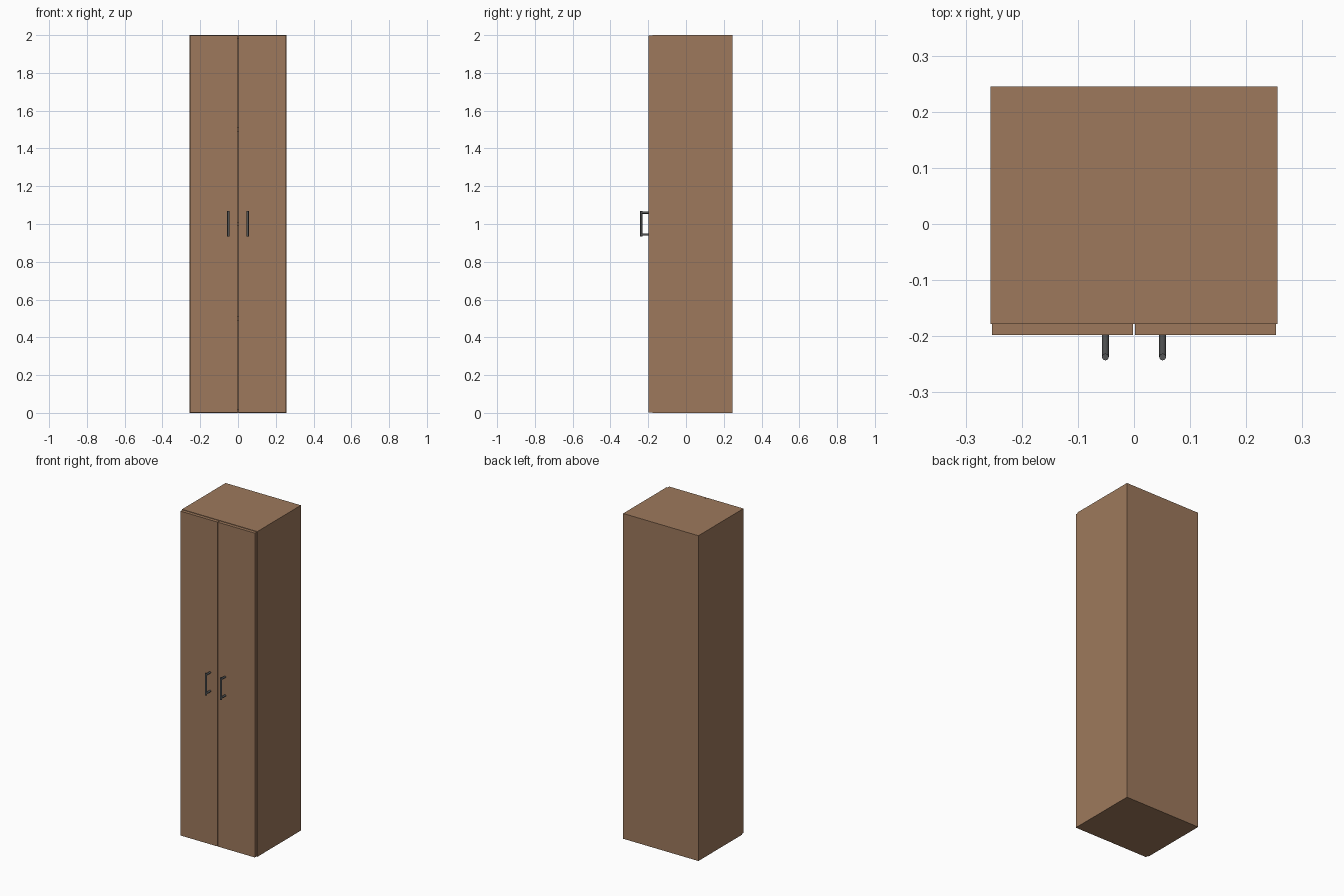
import bpy
from mathutils import Vector

cube = bpy.data.objects.get("Cube")
if cube:
    bpy.data.objects.remove(cube, do_unlink=True)


def material(name, rgb, roughness):
    mat = bpy.data.materials.new(name)
    mat.use_nodes = True
    mat.diffuse_color = (*rgb, 1)
    shader = next(n for n in mat.node_tree.nodes if n.type == "BSDF_PRINCIPLED")
    shader.inputs["Base Color"].default_value = (*rgb, 1)
    shader.inputs["Roughness"].default_value = roughness
    return mat


wood = material("brown wood", (0.337, 0.191, 0.107), 0.7)
metal = material("dark grey metal", (0.088, 0.091, 0.093), 0.5)


def box(name, low, high, mat):
    low, high = Vector(low), Vector(high)
    bpy.ops.mesh.primitive_cube_add(size=1, location=(low + high) / 2)
    ob = bpy.context.object
    ob.name = name
    ob.scale = high - low
    bpy.ops.object.transform_apply(location=False, rotation=False, scale=True)
    ob.data.materials.append(mat)
    return ob


def rod(name, start, end, radius, mat):
    start, end = Vector(start), Vector(end)
    axis = end - start
    bpy.ops.mesh.primitive_cylinder_add(
        vertices=16, radius=radius, depth=axis.length,
        location=(start + end) / 2, rotation=axis.to_track_quat("Z", "Y").to_euler())
    ob = bpy.context.object
    ob.name = name
    ob.data.materials.append(mat)
    bpy.ops.object.shade_smooth_by_angle()
    return ob


W, FRONT, BACK, H, T = 0.256, -0.178, 0.245, 2.0, 0.02
INNER = W - T
DOOR_FRONT = FRONT - T

# Carcass: top, bottom and back panels, with shelves inside
box("top_panel", (-INNER, FRONT, H - T), (INNER, BACK, H), wood)
box("bottom_panel", (-INNER, FRONT, 0), (INNER, BACK, T), wood)
box("back_panel", (-INNER, BACK - T, T), (INNER, BACK, H - T), wood)
for i in range(3):
    z = H * (i + 1) / 4
    box(f"shelf_{i + 1}", (-INNER, FRONT + T, z - T / 2),
        (INNER, BACK - T, z + T / 2), wood)

# Sides, doors and handles, one set on each side
R = 0.006
BAR_Y = DOOR_FRONT - 0.039
for side, s in (("left", 1), ("right", -1)):
    def span(a, b):
        return sorted((s * a, s * b))

    x0, x1 = span(INNER, W)
    box(f"{side}_side_panel", (x0, FRONT, 0), (x1, BACK, H), wood)

    x0, x1 = span(0.002, W - 0.003)
    box(f"{side}_door", (x0, DOOR_FRONT, 0.003), (x1, FRONT, H - 0.003), wood)

    x = s * 0.051
    rod(f"{side}_handle_bar", (x, BAR_Y, 0.935), (x, BAR_Y, 1.07), R, metal)
    for end, z in (("lower", 0.945), ("upper", 1.06)):
        rod(f"{side}_handle_{end}_post", (x, DOOR_FRONT, z), (x, BAR_Y, z), R, metal)
